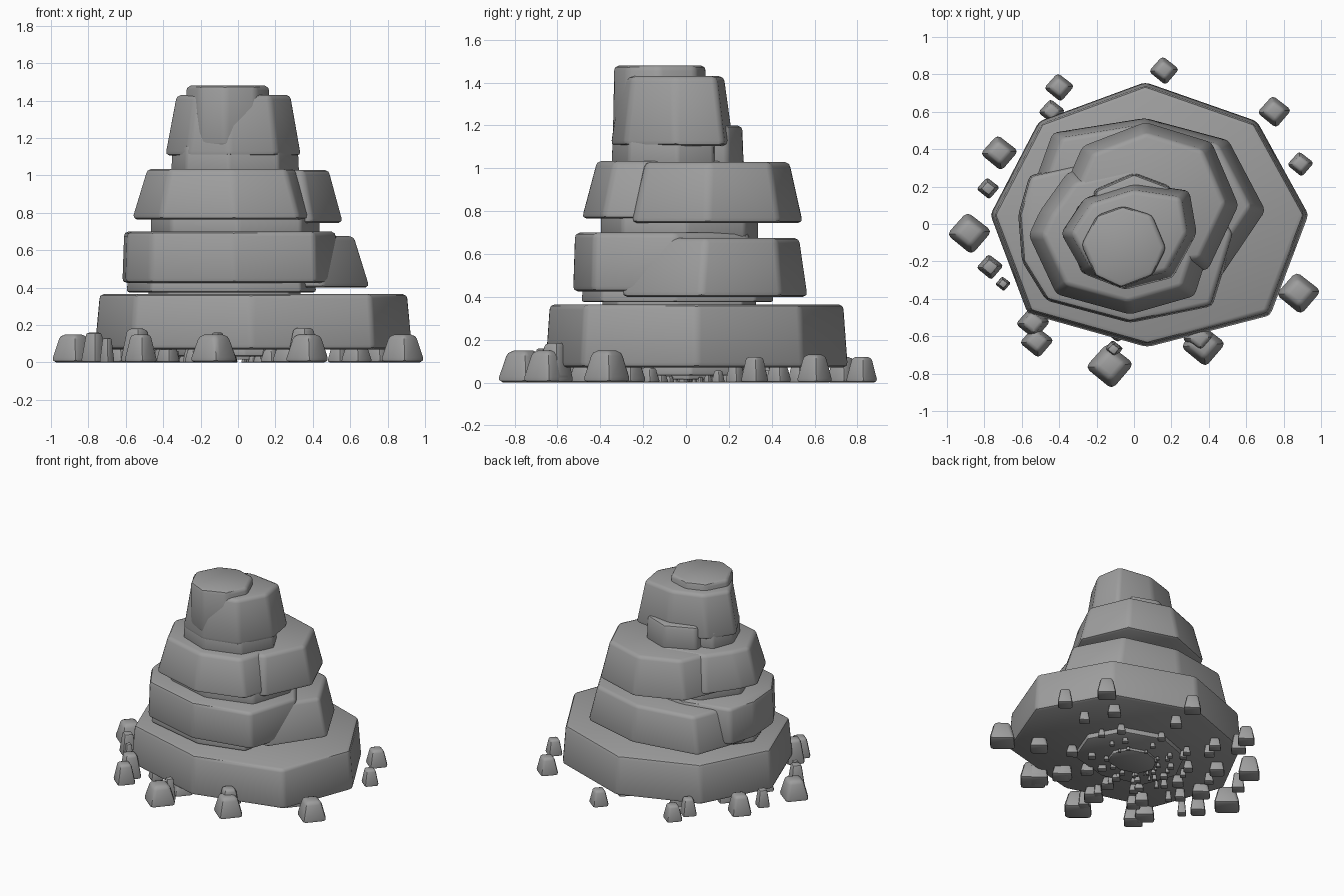
import bpy
import bmesh
from math import radians
from mathutils import Vector

default_cube = bpy.data.objects.get("Cube")
if default_cube:
    bpy.data.objects.remove(default_cube, do_unlink=True)

# One flat stone colour
STONE_COLOUR = (0.34, 0.34, 0.34, 1.0)
stone = bpy.data.materials.new("grey stone")
stone.use_nodes = True
stone.diffuse_color = STONE_COLOUR
shader = next(n for n in stone.node_tree.nodes if n.type == "BSDF_PRINCIPLED")
shader.inputs["Base Color"].default_value = STONE_COLOUR
shader.inputs["Roughness"].default_value = 0.9


def rock(name, outline, bottom, top, taper=0.95, bevel=0.025, shift=(0, 0)):
    """Tapered prism over an outline, with softly rounded edges."""
    centre = sum((Vector(p) for p in outline), Vector((0, 0))) / len(outline)
    bm = bmesh.new()
    low, high = [], []
    for point in outline:
        p = Vector(point)
        q = centre + (p - centre) * taper + Vector(shift)
        low.append(bm.verts.new((p.x, p.y, bottom)))
        high.append(bm.verts.new((q.x, q.y, top)))
    bm.faces.new(low)
    bm.faces.new(high)
    count = len(outline)
    for i in range(count):
        j = (i + 1) % count
        bm.faces.new((low[i], low[j], high[j], high[i]))
    bmesh.ops.recalc_face_normals(bm, faces=bm.faces[:])
    bmesh.ops.bevel(bm, geom=bm.edges[:], offset=bevel, segments=2,
                    profile=0.5, affect="EDGES", clamp_overlap=True)
    bmesh.ops.recalc_face_normals(bm, faces=bm.faces[:])

    mesh = bpy.data.meshes.new(name)
    bm.to_mesh(mesh)
    bm.free()
    mesh.materials.append(stone)
    obj = bpy.data.objects.new(name, mesh)
    bpy.context.collection.objects.link(obj)
    bpy.ops.object.select_all(action="DESELECT")
    obj.select_set(True)
    bpy.context.view_layer.objects.active = obj
    bpy.ops.object.shade_smooth_by_angle(angle=radians(40))
    return obj


def scaled(outline, factor):
    return [(x * factor, y * factor) for x, y in outline]


# Broad base slab
base = [(0.06, 0.76), (0.66, 0.55), (0.935, 0.05), (0.73, -0.49),
        (0.07, -0.66), (-0.57, -0.48), (-0.77, 0.05), (-0.51, 0.55)]
rock("base_slab", base, 0.07, 0.365, 0.97)

# Second tier: front stone, back stone and the thin ledge below
second_front = [(-0.02, -0.53), (0.42, -0.44), (0.54, -0.05), (0.3, 0.3),
                (-0.2, 0.34), (-0.56, 0.26), (-0.62, 0.05), (-0.6, -0.2),
                (-0.47, -0.41)]
second_back = [(0.06, 0.57), (0.51, 0.45), (0.71, 0.07), (0.46, -0.3),
               (-0.1, -0.3), (-0.58, 0.1), (-0.44, 0.49)]
ledge = [(0, -0.49), (0.34, -0.4), (0.42, -0.05), (0.3, 0.33), (0, 0.41),
         (-0.4, 0.3), (-0.6, 0.03), (-0.47, -0.38)]
rock("second_tier_front", second_front, 0.425, 0.70, 0.98)
rock("second_tier_back", second_back, 0.40, 0.675, 0.88, shift=(-0.01, 0.01))
rock("second_tier_ledge", ledge, 0.375, 0.46, 0.98, 0.015)
rock("lower_neck", scaled(ledge, 0.8), 0.34, 0.40, 1, 0.01)

# Third tier: front stone, back stone and its neck
third_front = [(-0.02, -0.49), (0.33, -0.39), (0.39, -0.2), (0.3, 0.2),
               (0, 0.36), (-0.36, 0.28), (-0.51, 0.07), (-0.57, -0.06),
               (-0.42, -0.38)]
third_back = [(0.06, 0.55), (0.42, 0.44), (0.565, 0.1), (0.4, -0.25),
              (-0.1, -0.3), (-0.42, 0.1), (-0.28, 0.42)]
neck = [(0, -0.4), (0.34, -0.3), (0.44, 0), (0.3, 0.28), (0, 0.34),
        (-0.3, 0.25), (-0.47, 0), (-0.36, -0.3)]
rock("middle_neck", neck, 0.66, 0.80, 1, 0.02)
rock("third_tier_front", third_front, 0.765, 1.035, 0.83)
rock("third_tier_back", third_back, 0.745, 1.03, 0.84)

# Fourth tier: neck, wedge at the back and the upper stone
upper_neck = [(-0.05, -0.35), (0.22, -0.27), (0.33, -0.04), (0.24, 0.13),
              (-0.05, 0.17), (-0.3, 0.1), (-0.36, -0.06), (-0.28, -0.26)]
wedge = [(0, 0.275), (0.2, 0.2), (0.22, 0), (-0.2, 0), (-0.22, 0.18)]
fourth = [(0, 0.225), (0.3, 0.18), (0.34, -0.05), (0.21, -0.29),
          (-0.05, -0.355), (-0.27, -0.27), (-0.395, -0.05), (-0.27, 0.14)]
rock("upper_neck", upper_neck, 1.0, 1.16, 0.98, 0.015)
rock("back_wedge", wedge, 1.0, 1.2, 0.95)
rock("fourth_tier", fourth, 1.105, 1.43, 0.84)

# Cap stone, whose front corner breaks through the fourth tier
cap = [(-0.07, -0.345), (0.1, -0.28), (0.175, -0.13), (0.1, 0.05),
       (-0.06, 0.1), (-0.2, 0.05), (-0.285, -0.11), (-0.21, -0.28)]
rock("cap_stone", cap, 1.15, 1.48, 0.98)

# Pebbles around the foot: x, y, radius, height
pebbles = [(-0.40, 0.73, 0.08, 0.12), (0.16, 0.82, 0.08, 0.12),
           (0.75, 0.6, 0.09, 0.13), (0.89, 0.32, 0.07, 0.12),
           (0.88, -0.37, 0.12, 0.15), (0.37, -0.65, 0.12, 0.15),
           (0.35, -0.61, 0.09, 0.185), (-0.13, -0.76, 0.13, 0.15),
           (-0.11, -0.67, 0.05, 0.16), (-0.52, -0.63, 0.09, 0.15),
           (-0.54, -0.53, 0.09, 0.18), (-0.70, -0.32, 0.04, 0.13),
           (-0.77, -0.23, 0.07, 0.16), (-0.88, -0.05, 0.12, 0.15),
           (-0.78, 0.19, 0.06, 0.13), (-0.72, 0.38, 0.1, 0.15),
           (-0.44, 0.6, 0.07, 0.13)]
diamond = [(1, 0.1), (-0.1, 0.95), (-1, -0.05), (0.1, -0.95)]


def pebble_ring(name, factor):
    for number, values in enumerate(pebbles, 1):
        x, y, radius, height = (v * factor for v in values)
        outline = [(x + u * radius * 1.08, y + v * radius * 1.08)
                   for u, v in diamond]
        rock(f"{name}_{number}", outline, 0, height, 0.62, radius * 0.22)


pebble_ring("foot_pebble", 1)

# Ever smaller stones and pebble rings beneath the base
for label, factor in (("outer", 0.72), ("middle", 0.47),
                      ("inner", 0.32), ("core", 0.21)):
    pebble_ring(f"{label}_under_pebble", factor)
for label, factor in (("large", 0.47), ("small", 0.21)):
    rock(f"{label}_under_slab", scaled(base, factor), 0.07 * factor, 0.1,
         0.98, 0.025 * factor)
